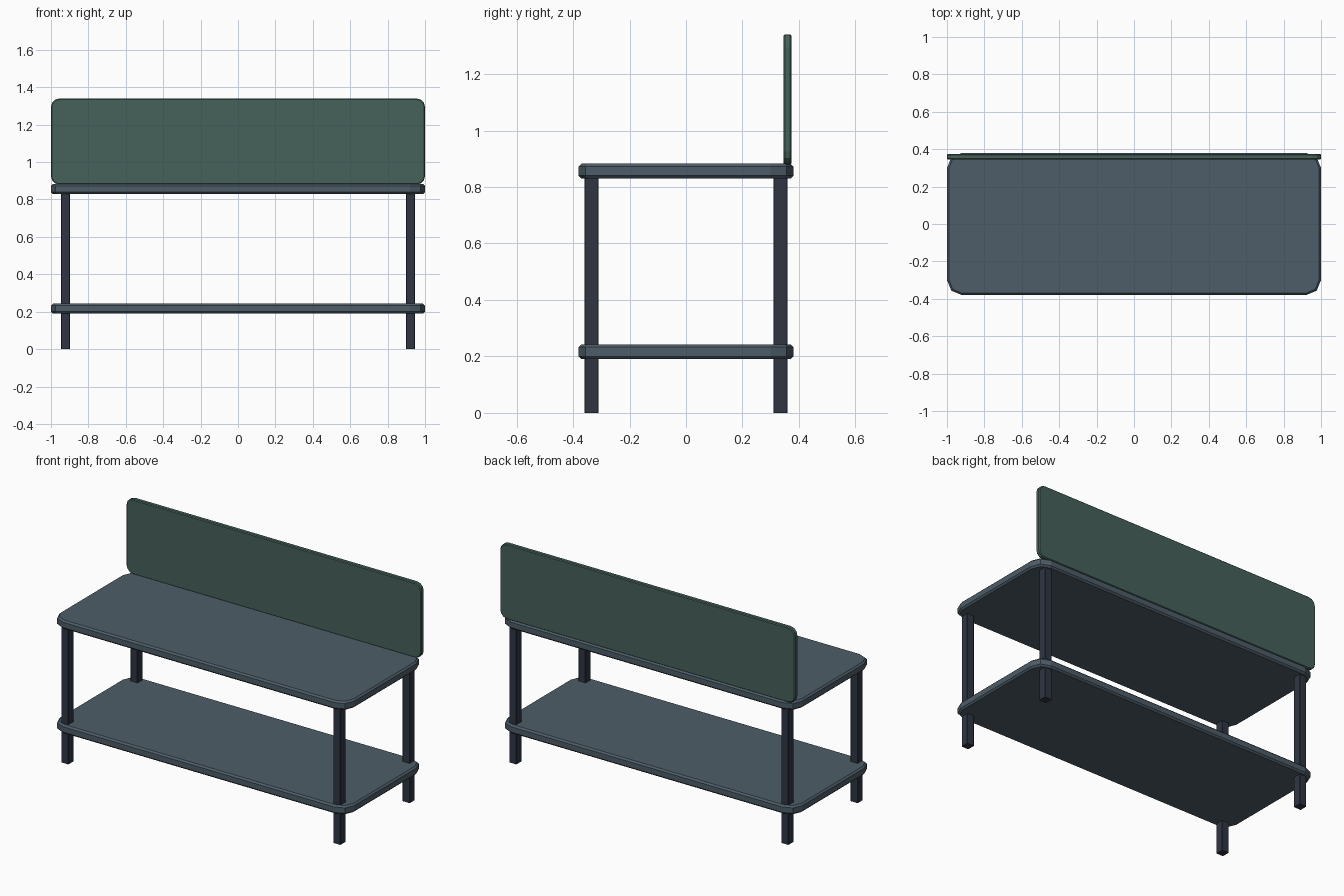
import bpy
import bmesh

default = bpy.data.objects.get("Cube")
if default:
    bpy.data.objects.remove(default, do_unlink=True)


def make_material(name, rgb):
    mat = bpy.data.materials.new(name)
    mat.use_nodes = True
    colour = (*rgb, 1.0)
    mat.diffuse_color = colour
    mat.node_tree.nodes["Principled BSDF"].inputs["Base Color"].default_value = colour
    return mat


slate = make_material("slate grey", (0.075, 0.11, 0.14))
dark_steel = make_material("dark steel", (0.028, 0.036, 0.055))
green = make_material("muted green", (0.062, 0.12, 0.105))


def rounded_box(name, low, high, mat, axis=2, radius=0.0, segments=2, rim=0.0):
    """Box whose edges along one axis are rounded, then rims chamfered."""
    bm = bmesh.new()
    bmesh.ops.create_cube(bm, size=1)
    for v in bm.verts:
        for i in range(3):
            v.co[i] = (low[i] + high[i]) / 2 + v.co[i] * (high[i] - low[i])
    if radius:
        corners = [e for e in bm.edges
                   if abs((e.verts[0].co - e.verts[1].co).normalized()[axis]) > 0.9]
        bmesh.ops.bevel(bm, geom=corners, offset=radius, segments=segments,
                        profile=0.5, affect='EDGES')
    if rim:
        edges = [e for e in bm.edges
                 if abs(e.verts[0].co[axis] - e.verts[1].co[axis]) < 1e-5]
        bmesh.ops.bevel(bm, geom=edges, offset=rim, segments=1, affect='EDGES')
    bmesh.ops.recalc_face_normals(bm, faces=bm.faces)
    mesh = bpy.data.meshes.new(name)
    bm.to_mesh(mesh)
    bm.free()
    mesh.materials.append(mat)
    obj = bpy.data.objects.new(name, mesh)
    bpy.context.collection.objects.link(obj)
    return obj


# Two matching shelves with rounded corners
for name, z in (("lower_shelf", 0.19), ("bench_top", 0.83)):
    rounded_box(name, (-1, -0.38, z), (1, 0.38, z + 0.053), slate,
                radius=0.08, rim=0.01)

# Four square legs
for side, sx in (("left", 1), ("right", -1)):
    for end, sy in (("front", -1), ("back", 1)):
        x, y = sx * 0.922, sy * 0.335
        rounded_box(f"{end}_{side}_leg", (x - 0.024, y - 0.025, 0),
                    (x + 0.024, y + 0.025, 0.84), dark_steel, radius=0.002,
                    segments=1)

# Upright back panel
rounded_box("back_panel", (-1, 0.345, 0.88), (1, 0.374, 1.34), green,
            axis=1, radius=0.045, segments=3, rim=0.005)
